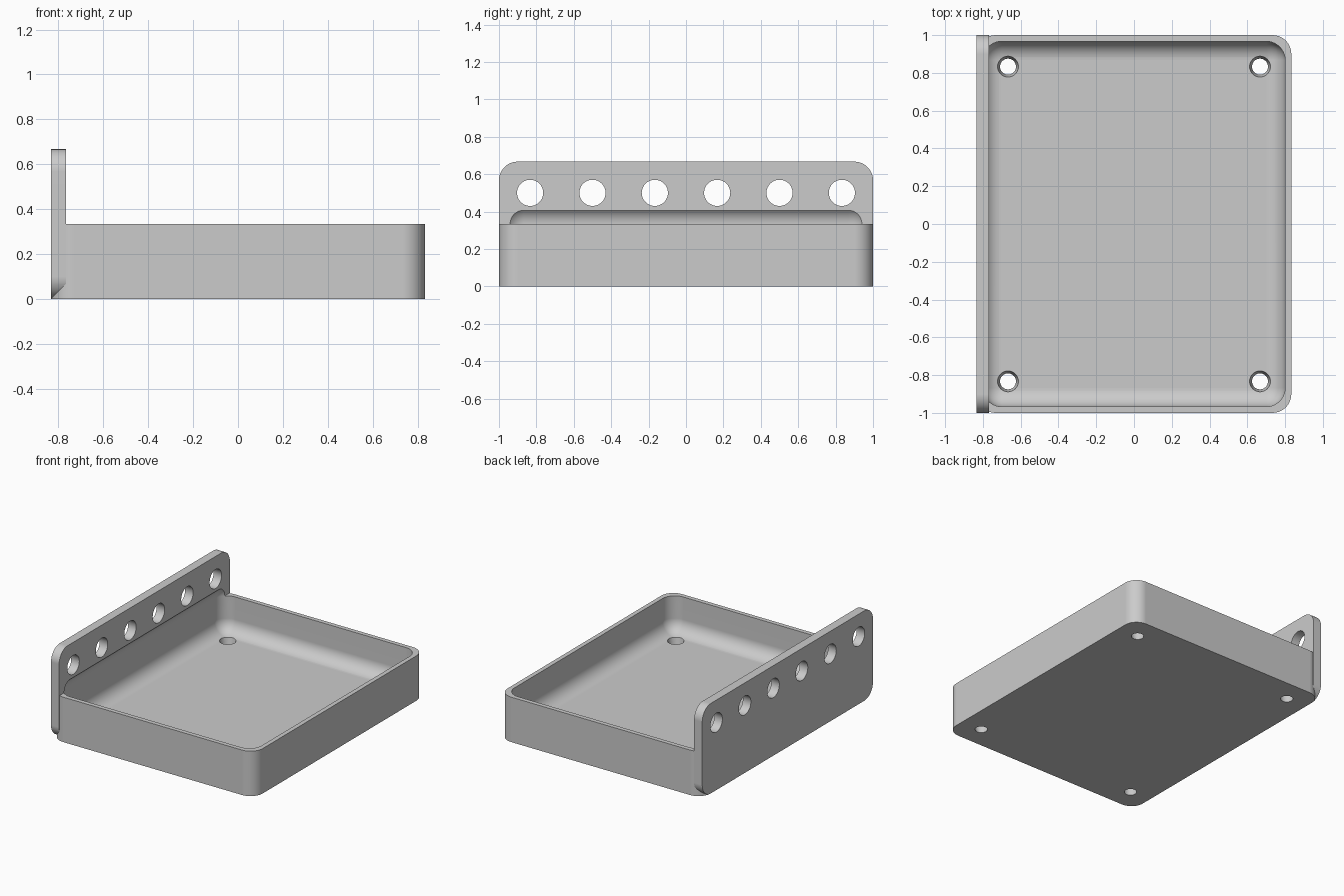
import bpy, bmesh, math
from mathutils import Matrix

if "Cube" in bpy.data.objects:
    bpy.data.objects.remove(bpy.data.objects["Cube"], do_unlink=True)

grey = bpy.data.materials.new("light grey")
grey.use_nodes = True
grey.diffuse_color = (0.6, 0.6, 0.6, 1)
grey.node_tree.nodes["Principled BSDF"].inputs["Base Color"].default_value = (0.6, 0.6, 0.6, 1)

RADIUS = 0.1


def finish(name, bm):
    mesh = bpy.data.meshes.new(name)
    bm.to_mesh(mesh)
    bm.free()
    mesh.materials.append(grey)
    obj = bpy.data.objects.new(name, mesh)
    bpy.context.collection.objects.link(obj)
    return obj


def rounded_box(name, low, high, axes):
    """Box whose edges running along the given axes are rounded."""
    bm = bmesh.new()
    bmesh.ops.create_cube(bm, size=1)
    for v in bm.verts:
        v.co = [high[i] if v.co[i] > 0 else low[i] for i in range(3)]
    edges = [e for e in bm.edges
             if any(abs((e.verts[0].co - e.verts[1].co)[a]) > 0.01 for a in axes)]
    bmesh.ops.bevel(bm, geom=edges, offset=RADIUS, segments=10, profile=0.5,
                    affect='EDGES', clamp_overlap=False)
    return finish(name, bm)


def drill(name, places, r1, r2, depth, turn=Matrix()):
    """Row of round cutters, r1 at the start of the axis and r2 at its end."""
    bm = bmesh.new()
    for p in places:
        bmesh.ops.create_cone(bm, cap_ends=True, segments=40, radius1=r1, radius2=r2,
                              depth=depth, matrix=Matrix.Translation(p) @ turn)
    return finish(name, bm)


def combine(target, other, operation):
    mod = target.modifiers.new(operation.lower(), 'BOOLEAN')
    mod.operation, mod.solver, mod.object = operation, 'EXACT', other
    bpy.context.view_layer.objects.active = target
    bpy.ops.object.modifier_apply(modifier=mod.name)
    bpy.data.objects.remove(other, do_unlink=True)


# Tray body with an upright mounting plate along its right side
tray = rounded_box("tray_with_mounting_plate", (-0.833, -1, 0), (0.833, 1, 0.333), [2])
plate = rounded_box("mounting_plate", (-0.833, -1, 0), (-0.767, 1, 0.667), [0])
combine(tray, plate, 'UNION')

# Hollow with rounded floor edges, reaching up into the plate
hollow = rounded_box("hollow", (-0.8, -0.967, 0.067), (0.8, 0.967, 0.433), [0, 1, 2])
combine(tray, hollow, 'DIFFERENCE')

# Tapered screw holes in the floor
corners = [(x, y, 0.033) for x in (-0.667, 0.667) for y in (-0.833, 0.833)]
combine(tray, drill("floor_holes", corners, 0.039, 0.058, 0.1), 'DIFFERENCE')

# Row of holes through the plate
row = [(-0.8, (i - 2.5) / 3, 0.5) for i in range(6)]
sideways = Matrix.Rotation(math.pi / 2, 4, 'Y')
combine(tray, drill("plate_holes", row, 0.07, 0.07, 0.2, sideways), 'DIFFERENCE')

# Smooth fillets with crisp flat faces
bpy.ops.object.select_all(action='DESELECT')
tray.select_set(True)
bpy.context.view_layer.objects.active = tray
bpy.ops.object.shade_smooth_by_angle(angle=math.radians(25))
normals = tray.modifiers.new("even_normals", 'WEIGHTED_NORMAL')
normals.keep_sharp = True
